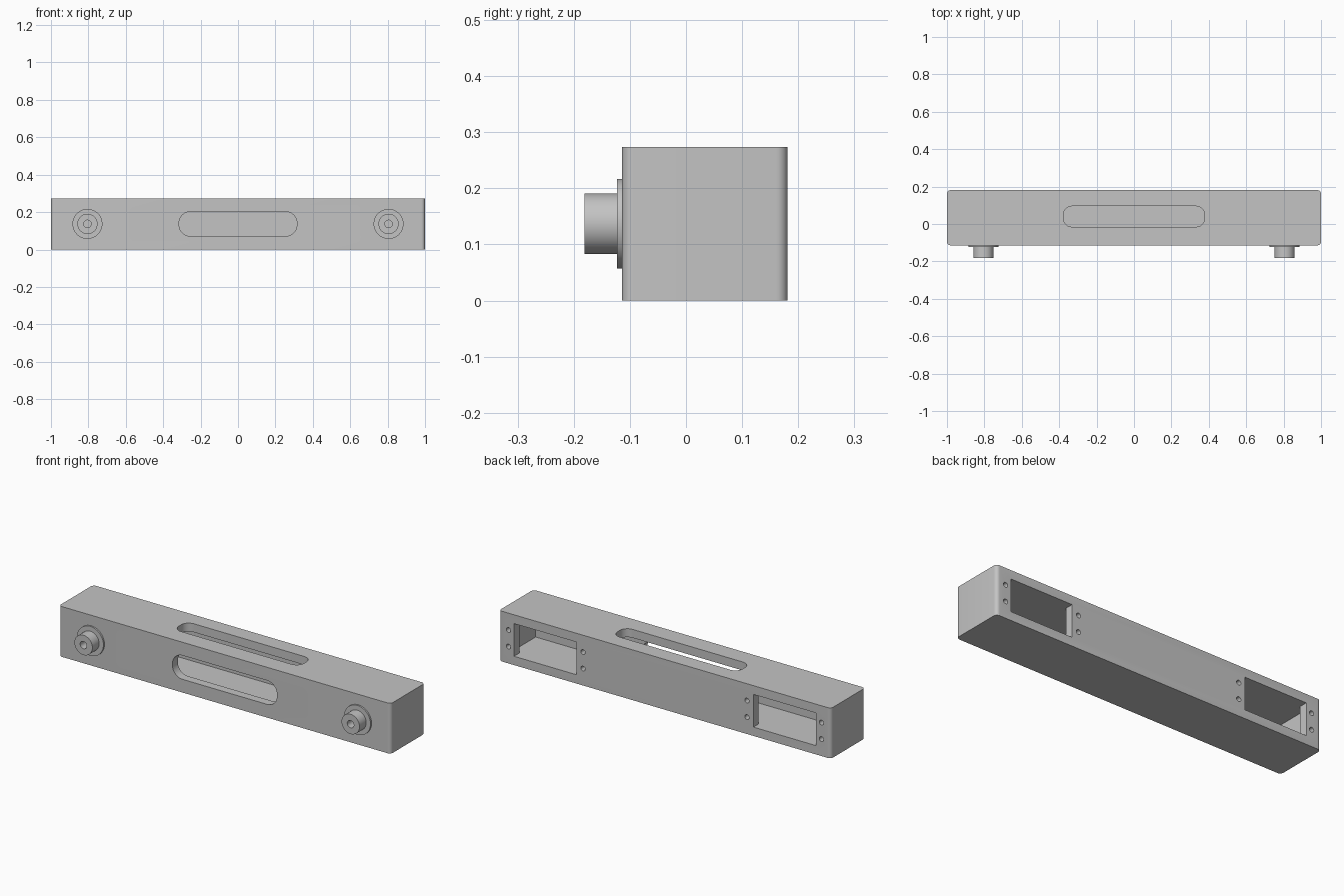
import bpy, bmesh, math
from mathutils import Matrix, Vector

if "Cube" in bpy.data.objects:
    bpy.data.objects.remove(bpy.data.objects["Cube"])

grey = bpy.data.materials.new("plain grey")
grey.use_nodes = True
colour = (0.55, 0.55, 0.55, 1)
grey.diffuse_color = colour
grey.node_tree.nodes["Principled BSDF"].inputs["Base Color"].default_value = colour

# Maps a profile's own axes so that it is extruded up (Z) or backwards (Y)
ALONG = {"Z": Matrix.Identity(3), "Y": Matrix.Rotation(math.pi / 2, 3, "X")}


def rounded(w, h, r, steps=12):
    """Outline of a rectangle with rounded corners; a circle when r = w/2 = h/2."""
    pts = []
    for i, (sx, sy) in enumerate(((1, 1), (-1, 1), (-1, -1), (1, -1))):
        for k in range(steps + 1):
            a = math.pi / 2 * (i + k / steps)
            pts.append((sx * (w / 2 - r) + r * math.cos(a),
                        sy * (h / 2 - r) + r * math.sin(a)))
    return pts


def prism(name, outline, centre, depth, axis):
    """Extrude an outline by depth, centred on a point."""
    bm = bmesh.new()
    verts = [bm.verts.new((x, y, -depth / 2)) for x, y in outline]
    face = bm.faces.new(verts)
    new = bmesh.ops.extrude_face_region(bm, geom=[face])["geom"]
    bmesh.ops.translate(bm, vec=(0, 0, depth),
                        verts=[v for v in new if isinstance(v, bmesh.types.BMVert)])
    bmesh.ops.remove_doubles(bm, verts=bm.verts, dist=1e-5)
    bmesh.ops.transform(bm, matrix=ALONG[axis].to_4x4(), verts=bm.verts)
    bmesh.ops.translate(bm, vec=Vector(centre), verts=bm.verts)
    bmesh.ops.recalc_face_normals(bm, faces=bm.faces)
    mesh = bpy.data.meshes.new(name)
    bm.to_mesh(mesh)
    bm.free()
    mesh.materials.append(grey)
    obj = bpy.data.objects.new(name, mesh)
    bpy.context.collection.objects.link(obj)
    return obj


def box(name, lo, hi):
    w, d, h = (b - a for a, b in zip(lo, hi))
    outline = [(-w / 2, -d / 2), (w / 2, -d / 2), (w / 2, d / 2), (-w / 2, d / 2)]
    return prism(name, outline, [(a + b) / 2 for a, b in zip(lo, hi)], h, "Z")


def disc(name, radius, x, z, y0, y1):
    return prism(name, rounded(2 * radius, 2 * radius, radius),
                 (x, (y0 + y1) / 2, z), y1 - y0, "Y")


def combine(target, others, operation="DIFFERENCE"):
    """Apply booleans in order, then drop the helpers."""
    bpy.context.view_layer.objects.active = target
    for other in others:
        other.hide_render = True
        mod = target.modifiers.new("combine", "BOOLEAN")
        mod.operation, mod.object, mod.solver = operation, other, "EXACT"
        bpy.ops.object.modifier_apply(modifier=mod.name)
        bpy.data.objects.remove(other)


def shade(obj):
    bpy.ops.object.select_all(action="DESELECT")
    obj.select_set(True)
    bpy.context.view_layer.objects.active = obj
    bpy.ops.object.shade_smooth_by_angle(angle=math.radians(30))


FRONT, BACK, HEIGHT, WALL = -0.114, 0.181, 0.274, 0.046
MID_Y, MID_Z = (FRONT + BACK) / 2, HEIGHT / 2

# Hollow housing with rounded upright edges
housing = prism("housing", rounded(2, BACK - FRONT, 0.02, 8), (0, MID_Y, MID_Z), HEIGHT, "Z")
cutters = [
    box("cavity", (WALL - 1, FRONT + WALL, WALL), (1 - WALL, BACK - WALL, HEIGHT - WALL)),
    # Long window in the front and another in the top
    prism("front_window", rounded(0.63, 0.13, 0.06), (0, FRONT, MID_Z), 0.14, "Y"),
    prism("top_window", rounded(0.755, 0.11, 0.045), (0, 0.04, HEIGHT), 0.14, "Z"),
]
# Rear openings, each with two pairs of screw holes
for side in (-1, 1):
    xs = sorted((side * 0.533, side * 0.91))
    cutters.append(box("rear_opening", (xs[0], BACK - 0.08, WALL + 0.002),
                       (xs[1], BACK + 0.05, HEIGHT - WALL - 0.002)))
    for x in (0.494, 0.943):
        for z in (MID_Z - 0.045, MID_Z + 0.045):
            cutters.append(disc("screw_hole", 0.013, side * x, z, BACK - 0.04, BACK + 0.02))
combine(housing, cutters)
shade(housing)

# Flanged front knobs with a blind centre hole
for side, word in ((-1, "right"), (1, "left")):
    x = side * 0.805
    knob = disc(word + "_knob", 0.054, x, MID_Z, -0.181, FRONT + 0.01)
    flange = disc("flange", 0.08, x, MID_Z, FRONT - 0.009, FRONT + 0.01)
    combine(knob, [flange], "UNION")
    combine(knob, [disc("knob_hole", 0.02, x, MID_Z, -0.2, FRONT)])
    shade(knob)
